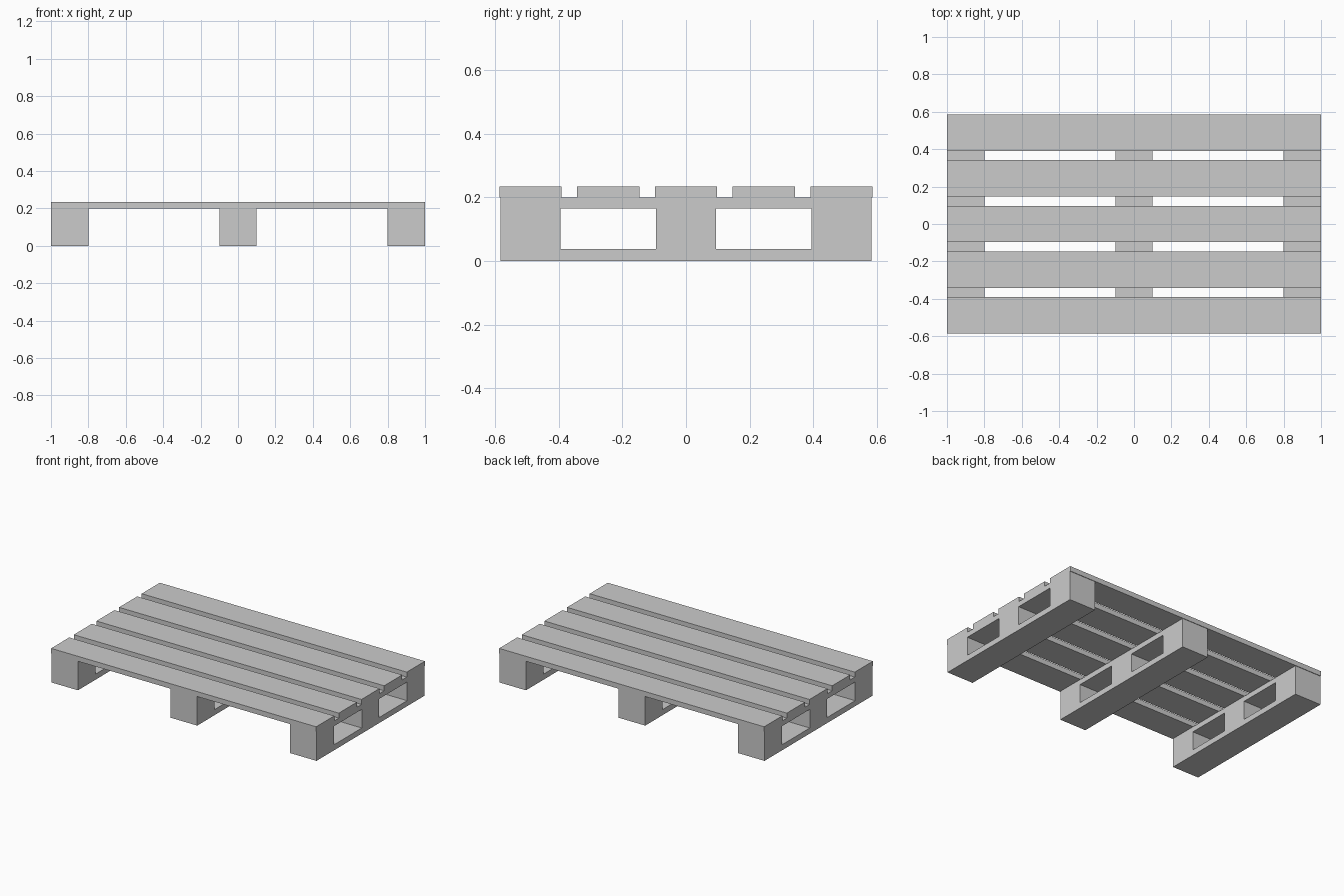
import bpy

if "Cube" in bpy.data.objects:
    bpy.data.objects.remove(bpy.data.objects["Cube"])


def box(name, x, y, z):
    """Add a box from (min, max) ranges on each axis."""
    bpy.ops.mesh.primitive_cube_add(
        size=1, location=[(a + b) / 2 for a, b in (x, y, z)])
    ob = bpy.context.object
    ob.name = name
    ob.scale = [b - a for a, b in (x, y, z)]
    bpy.ops.object.transform_apply(location=False, rotation=False, scale=True)
    return ob


HALF_Y = 0.582         # half length of the runners
BLOCK_W = 0.188        # block size along y
Z_BASE, Z_BLOCK, Z_RUNNER, Z_TOP = 0.038, 0.165, 0.20, 0.234

# Five deck boards running along x
BOARD_W, PITCH = 0.195, 0.2441
for i in range(5):
    c = (i - 2) * PITCH
    box(f"deck_board_{i + 1}", (-1, 1),
        (c - BOARD_W / 2, c + BOARD_W / 2), (Z_RUNNER, Z_TOP))

# Three supports: base board, three blocks, cross board
for side, cx in (("left", -0.9), ("middle", 0), ("right", 0.9)):
    x = (cx - 0.1, cx + 0.1)
    box(f"{side}_base_board", x, (-HALF_Y, HALF_Y), (0, Z_BASE))
    box(f"{side}_cross_board", x, (-HALF_Y, HALF_Y), (Z_BLOCK, Z_RUNNER))
    for part, k in (("front", -1), ("centre", 0), ("back", 1)):
        cy = k * (HALF_Y - BLOCK_W / 2)
        box(f"{side}_{part}_block", x,
            (cy - BLOCK_W / 2, cy + BLOCK_W / 2), (Z_BASE, Z_BLOCK))
